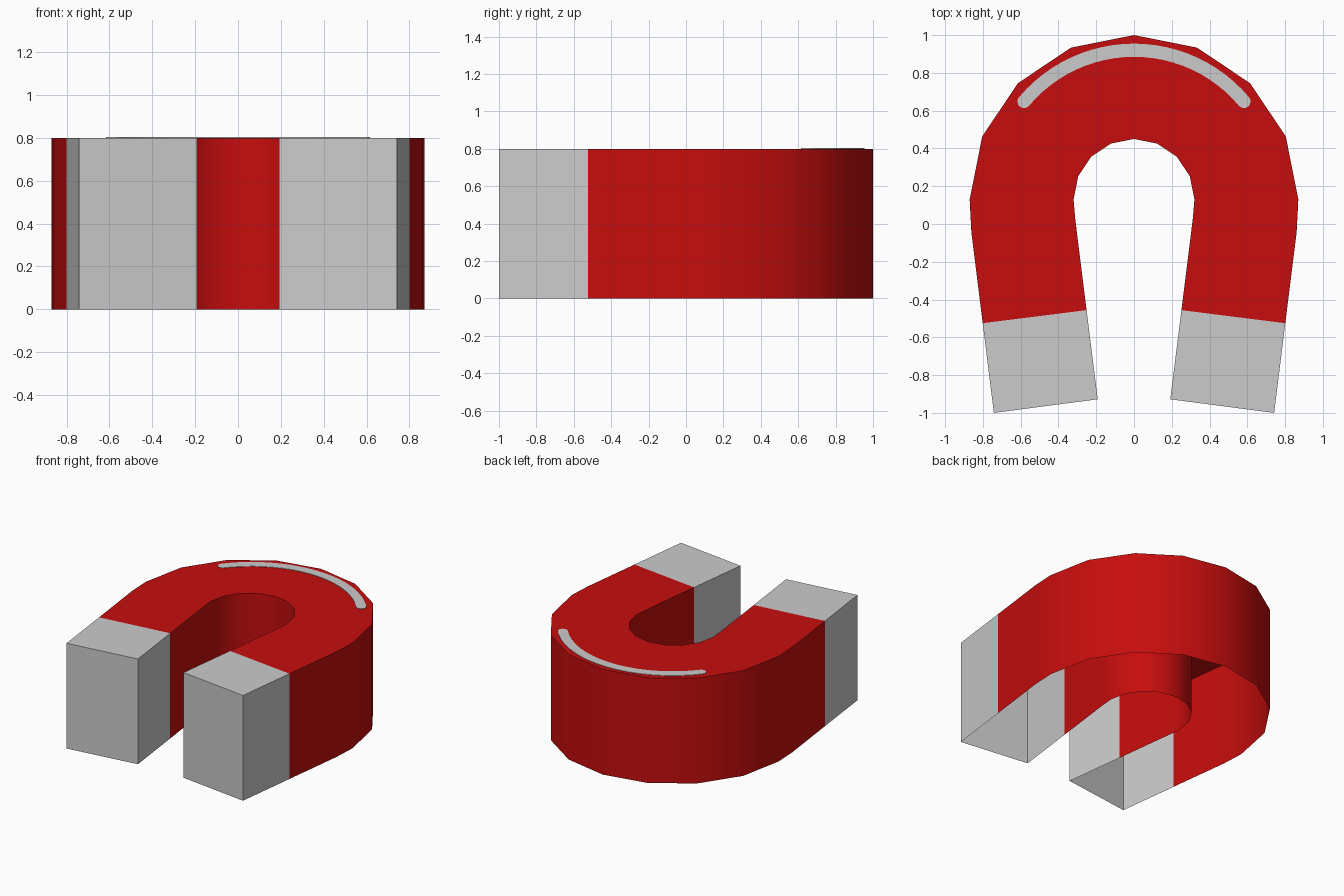
import bpy, bmesh, math

if "Cube" in bpy.data.objects:
    bpy.data.objects.remove(bpy.data.objects["Cube"])

HEIGHT = 0.8
CENTRE_Y = 0.13


def material(name, rgb):
    m = bpy.data.materials.new(name)
    m.diffuse_color = (*rgb, 1)
    m.use_nodes = True
    m.node_tree.nodes["Principled BSDF"].inputs["Base Color"].default_value = m.diffuse_color
    return m


RED = material("red paint", (0.57, 0.004, 0.004))
GREY = material("bare grey", (0.60, 0.60, 0.60))


def make_object(name, bm, materials):
    bmesh.ops.recalc_face_normals(bm, faces=bm.faces)
    bm.normal_update()
    # Recalculation of an open shell may turn it inside out
    top = max(bm.faces, key=lambda f: f.calc_center_median().z)
    if top.normal.z < 0:
        bmesh.ops.reverse_faces(bm, faces=bm.faces)
    me = bpy.data.meshes.new(name)
    bm.to_mesh(me)
    bm.free()
    for m in materials:
        me.materials.append(m)
    ob = bpy.data.objects.new(name, me)
    bpy.context.collection.objects.link(ob)
    return ob


def arc(radius, angle):
    return radius * math.cos(angle), CENTRE_Y + radius * math.sin(angle)


# Cross-sections (outer point, inner point) from the right tip to the crown
right = [((0.742, -1.0), (0.192, -0.928)),
         ((0.801, -0.525), (0.251, -0.456)),
         ((0.861, -0.045), (0.311, 0.025))]
right += [(arc(0.87, math.radians(22.5 * i)), arc(0.32, math.radians(22.5 * i)))
          for i in range(5)]
left = [((-o[0], o[1]), (-i[0], i[1])) for o, i in reversed(right[:-1])]
stations = right + left

# Horseshoe body: top, outer wall, inner wall and tips, open underneath
bm = bmesh.new()
rings = []
for o, i in stations:
    rings.append([bm.verts.new((*o, 0)), bm.verts.new((*o, HEIGHT)),
                  bm.verts.new((*i, HEIGHT)), bm.verts.new((*i, 0))])
last = len(rings) - 2
for n, (a, b) in enumerate(zip(rings, rings[1:])):
    for k in range(3):
        f = bm.faces.new((a[k], b[k], b[k + 1], a[k + 1]))
        f.material_index = 1 if n in (0, last) else 0    # grey pole tips
for ring in (rings[0], rings[-1]):
    bm.faces.new(ring).material_index = 1
body = make_object("horseshoe_magnet", bm, [RED, GREY])
bpy.context.view_layer.objects.active = body
body.select_set(True)
bpy.ops.object.shade_smooth_by_angle(angle=math.radians(35))
body.select_set(False)

# Highlight stripe: thin round-ended arc plate on the top
R, CY, HALF, SPAN = 0.76, 0.16, 0.035, math.radians(50)
STEPS = 24
outline = []
for s in range(STEPS + 1):                               # outer edge
    t = -SPAN + 2 * SPAN * s / STEPS
    outline.append(((R + HALF) * math.sin(t), CY + (R + HALF) * math.cos(t)))
for s in range(1, 8):                                    # right cap
    t = math.pi * s / 8
    r = R + HALF * math.cos(t)
    along = HALF * math.sin(t)
    outline.append((r * math.sin(SPAN) + along * math.cos(SPAN),
                    CY + r * math.cos(SPAN) - along * math.sin(SPAN)))
for s in range(STEPS + 1):                               # inner edge
    t = SPAN - 2 * SPAN * s / STEPS
    outline.append(((R - HALF) * math.sin(t), CY + (R - HALF) * math.cos(t)))
for s in range(1, 8):                                    # left cap
    t = math.pi * s / 8
    r = R - HALF * math.cos(t)
    along = HALF * math.sin(t)
    outline.append((-r * math.sin(SPAN) - along * math.cos(SPAN),
                    CY + r * math.cos(SPAN) - along * math.sin(SPAN)))
bm = bmesh.new()
low = [bm.verts.new((x, y, HEIGHT)) for x, y in outline]
high = [bm.verts.new((x, y, HEIGHT + 0.003)) for x, y in outline]
bm.faces.new(high)
for k in range(len(low)):
    j = (k + 1) % len(low)
    bm.faces.new((low[k], low[j], high[j], high[k]))
make_object("highlight_stripe", bm, [GREY])
